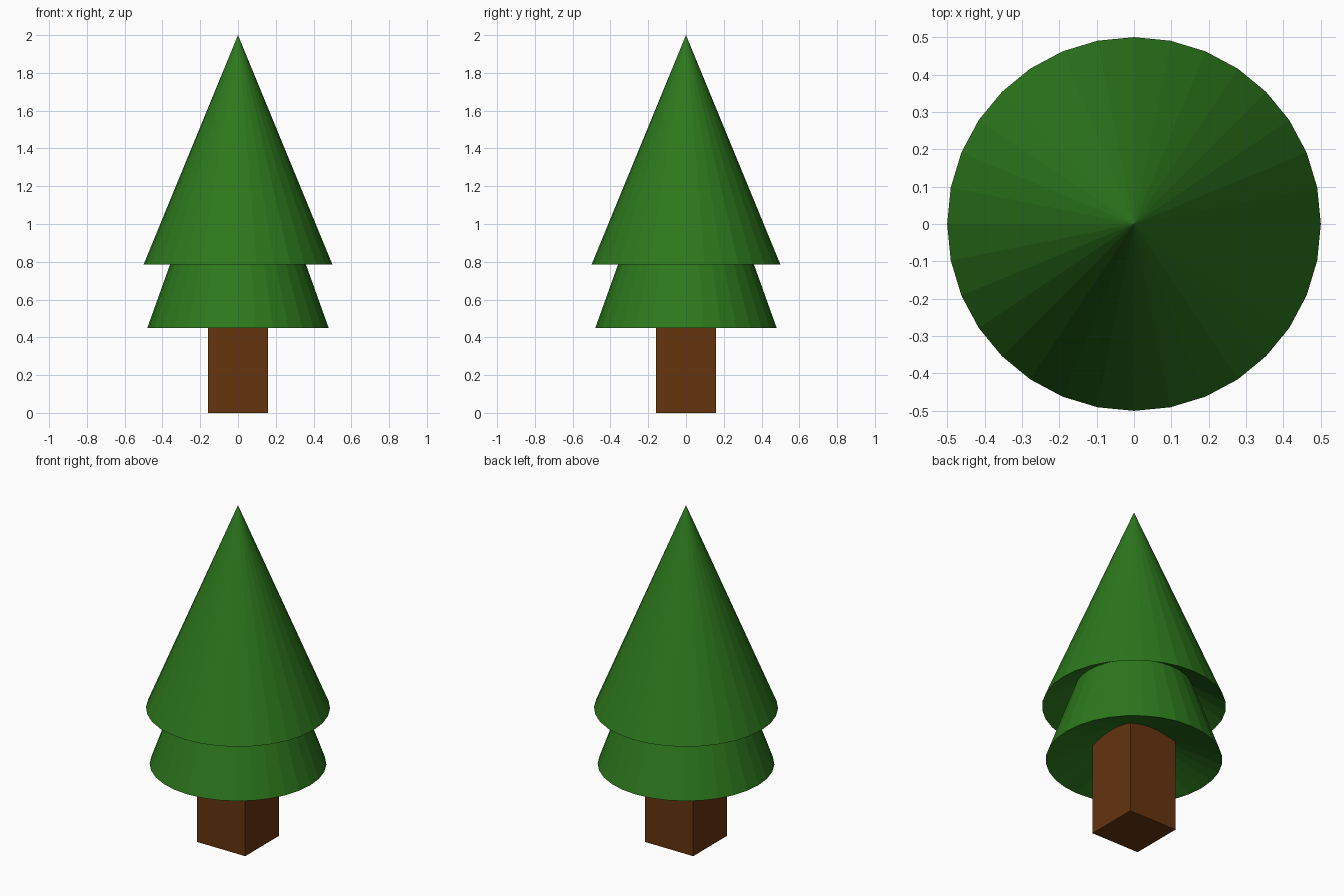
import bpy, bmesh
from math import cos, sin, tau

if "Cube" in bpy.data.objects:
    bpy.data.objects.remove(bpy.data.objects["Cube"])

SIDES = 32


def material(name, color):
    mat = bpy.data.materials.new(name)
    mat.diffuse_color = (*color, 1)
    mat.use_nodes = True
    mat.node_tree.nodes["Principled BSDF"].inputs["Base Color"].default_value = mat.diffuse_color
    return mat


def finish(bm, name, mat):
    bmesh.ops.recalc_face_normals(bm, faces=bm.faces)
    mesh = bpy.data.meshes.new(name)
    bm.to_mesh(mesh)
    bm.free()
    mesh.materials.append(mat)
    obj = bpy.data.objects.new(name, mesh)
    bpy.context.collection.objects.link(obj)
    return obj


def foliage_tier(name, radius, z_rim, z_tip, z_hollow, mat):
    """Flat-faced cone whose underside is hollowed up to a central point."""
    bm = bmesh.new()
    rim = [bm.verts.new((radius * cos(tau * i / SIDES), radius * sin(tau * i / SIDES), z_rim))
           for i in range(SIDES)]
    tip = bm.verts.new((0, 0, z_tip))
    hollow = bm.verts.new((0, 0, z_hollow))
    for a, b in zip(rim, rim[1:] + rim[:1]):
        bm.faces.new((a, b, tip))
        bm.faces.new((b, a, hollow))
    return finish(bm, name, mat)


green = material("needles", (0.026, 0.19, 0.012))
brown = material("bark", (0.13, 0.035, 0.005))

# Two stacked foliage cones
foliage_tier("upper_foliage", 0.50, 0.785, 2.00, 1.085, green)
foliage_tier("lower_foliage", 0.48, 0.45, 1.79, 0.64, green)

# Square trunk, its top hidden inside the lower foliage
bm = bmesh.new()
bmesh.ops.create_cube(bm, size=1)
bmesh.ops.scale(bm, vec=(0.32, 0.32, 0.66), verts=bm.verts)
bmesh.ops.translate(bm, vec=(0, 0, 0.33), verts=bm.verts)
finish(bm, "trunk", brown)
